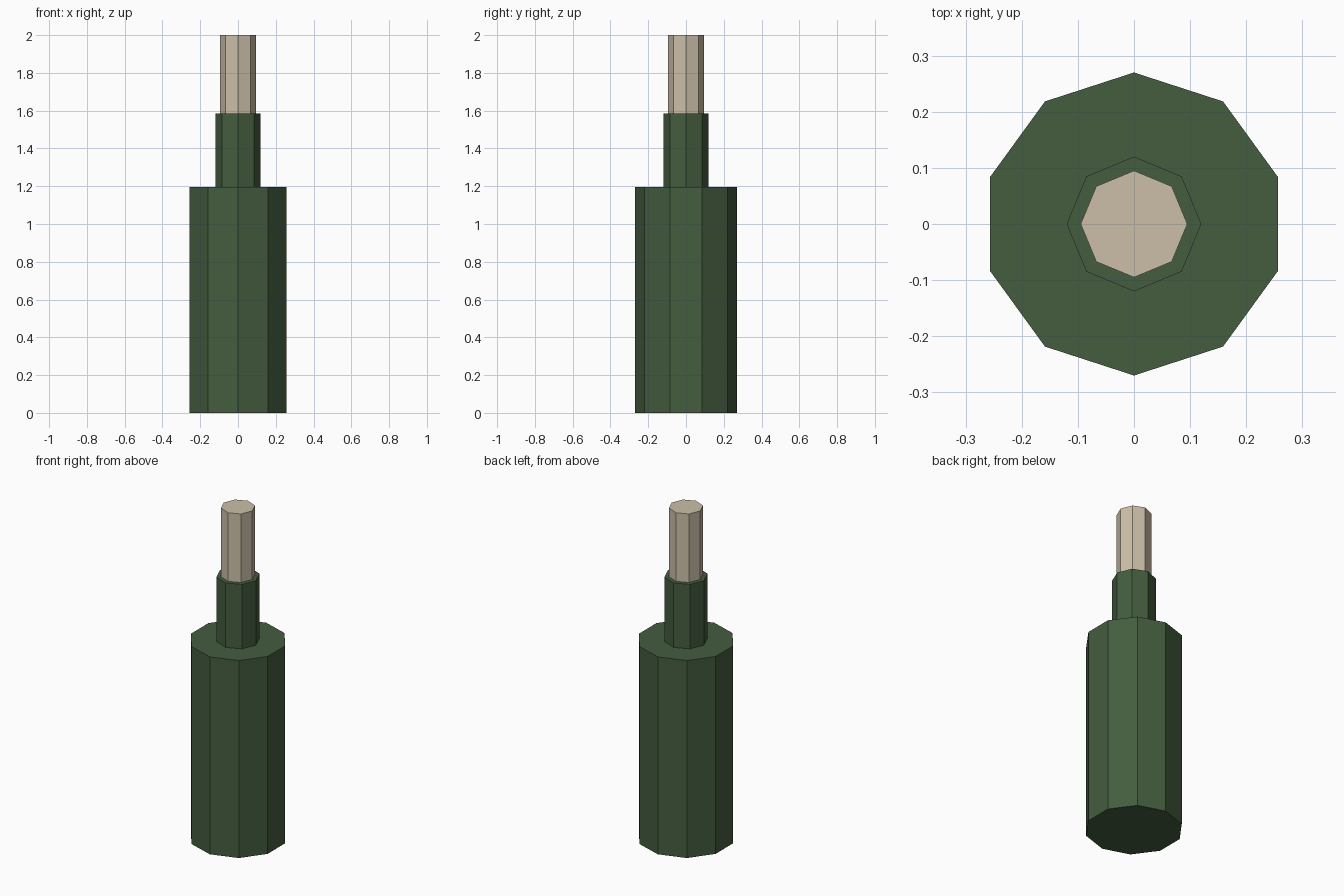
import bpy
import bmesh
import math

if "Cube" in bpy.data.objects:
    bpy.data.objects.remove(bpy.data.objects["Cube"])


def material(name, color):
    mat = bpy.data.materials.new(name)
    mat.diffuse_color = (*color, 1.0)
    mat.use_nodes = True
    mat.node_tree.nodes["Principled BSDF"].inputs["Base Color"].default_value = mat.diffuse_color
    return mat


def prism(name, sides, radius, z0, z1, mat):
    """Upright flat-sided prism with a corner pointing along +y."""
    bm = bmesh.new()
    ring = []
    for i in range(sides):
        a = math.pi / 2 + 2 * math.pi * i / sides
        ring.append(bm.verts.new((radius * math.cos(a), radius * math.sin(a), z0)))
    base = bm.faces.new(ring)
    ext = bmesh.ops.extrude_face_region(bm, geom=[base], use_keep_orig=True)
    top = [v for v in ext["geom"] if isinstance(v, bmesh.types.BMVert)]
    bmesh.ops.translate(bm, verts=top, vec=(0, 0, z1 - z0))
    bmesh.ops.recalc_face_normals(bm, faces=bm.faces)
    mesh = bpy.data.meshes.new(name)
    bm.to_mesh(mesh)
    bm.free()
    mesh.materials.append(mat)
    obj = bpy.data.objects.new(name, mesh)
    bpy.context.collection.objects.link(obj)
    return obj


green = material("green_glass", (0.058, 0.109, 0.05))
tan = material("tan_stopper", (0.6, 0.52, 0.39))

# Ten-sided body, eight-sided neck and stopper
prism("bottle_body", 10, 0.27, 0.0, 1.195, green)
prism("bottle_neck", 8, 0.12, 1.195, 1.585, green)
prism("stopper", 8, 0.095, 1.585, 2.0, tan)
